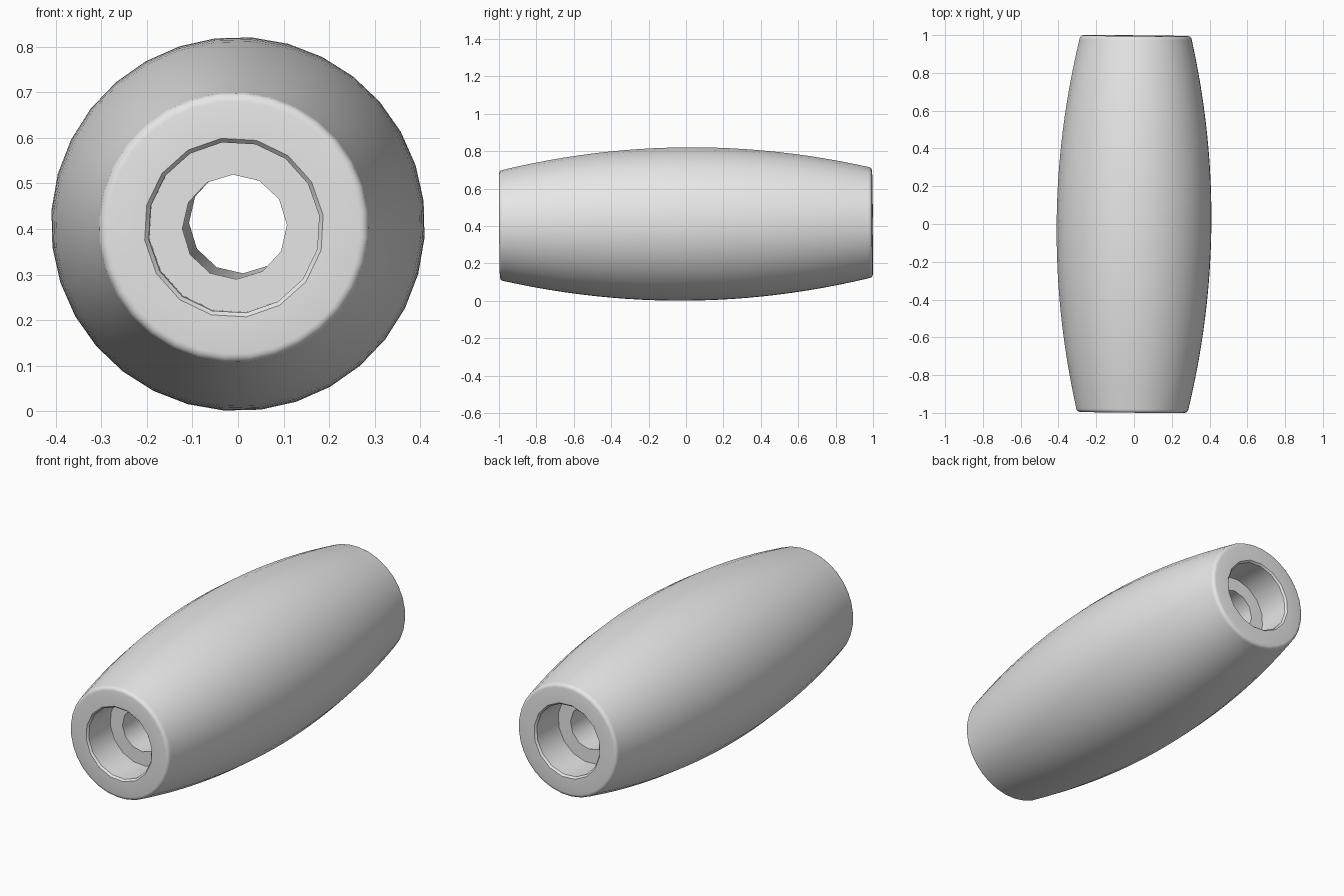
import bpy
import bmesh
from math import sin, cos, pi, radians
from mathutils import Matrix

cube = bpy.data.objects.get("Cube")
if cube:
    bpy.data.objects.remove(cube, do_unlink=True)

HALF = 0.997        # half length of the body
MID_R = 0.411       # radius at the waist
END_R = 0.298       # radius where the rim rounding starts
FILLET = 0.02       # rim rounding
SOCKET_R = 0.198    # wide socket in each end
SOCKET_DEPTH = 0.19
BORE_R = 0.115      # narrow through hole


def lathe(bm, profile, segments, phase):
    """Sweep (radius, y) points round the y axis; return first and last rings."""
    rings = []
    for r, y in profile:
        angles = [phase + 2 * pi * i / segments for i in range(segments)]
        rings.append([bm.verts.new((r * cos(a), y, r * sin(a))) for a in angles])
    for a, b in zip(rings, rings[1:]):
        for i in range(segments):
            j = (i + 1) % segments
            bm.faces.new((a[i], a[j], b[j], b[i])).smooth = True
    return rings[0], rings[-1]


def fill_between(bm, outer, inner):
    """Close the flat annulus between two rings in one plane."""
    edges = [bm.edges.get((ring[i - 1], ring[i]))
             for ring in (outer, inner) for i in range(len(ring))]
    made = bmesh.ops.triangle_fill(bm, edges=edges, use_beauty=True)
    for item in made["geom"]:
        if isinstance(item, bmesh.types.BMFace):
            item.smooth = False


bm = bmesh.new()

# Barrel-shaped outer wall with rounded rims
edge_y = HALF - FILLET
barrel = []
for i in range(25):
    t = -1 + i / 12
    barrel.append((MID_R - (MID_R - END_R) * t * t, t * edge_y))
rim = []
for i in range(1, 5):
    a = i / 4 * pi / 2
    rim.append((END_R - FILLET + FILLET * cos(a), edge_y + FILLET * sin(a)))
profile = [(r, -y) for r, y in reversed(rim)] + barrel + rim
outer_ends = lathe(bm, profile, 32, radians(7))

# Through hole
floor_y = HALF - SOCKET_DEPTH
bore_ends = lathe(bm, [(BORE_R, -floor_y), (BORE_R, floor_y)], 12, radians(2))

# Chamfered socket, floor and flat end face at both ends
for side, outer, bore in zip((-1, 1), outer_ends, bore_ends):
    socket = [(SOCKET_R, side * HALF),
              (SOCKET_R - 0.009, side * (HALF - 0.01)),
              (SOCKET_R - 0.009, side * floor_y)]
    mouth, floor = lathe(bm, socket, 16, radians(8))
    fill_between(bm, outer, mouth)
    fill_between(bm, floor, bore)

bmesh.ops.recalc_face_normals(bm, faces=bm.faces)

# Slight lean of the long axis, resting on the ground
lean = Matrix.Rotation(-0.009, 4, "Z") @ Matrix.Rotation(0.008, 4, "X")
bm.transform(Matrix.Translation((0, 0, MID_R)) @ lean)

mesh = bpy.data.meshes.new("barrel_handle")
bm.to_mesh(mesh)
bm.free()
mesh.set_sharp_from_angle(angle=radians(35))

grey = bpy.data.materials.new("light_grey")
grey.use_nodes = True
colour = (0.8, 0.8, 0.8, 1)
grey.diffuse_color = colour
grey.node_tree.nodes["Principled BSDF"].inputs["Base Color"].default_value = colour
mesh.materials.append(grey)

handle = bpy.data.objects.new("barrel_handle", mesh)
bpy.context.scene.collection.objects.link(handle)
